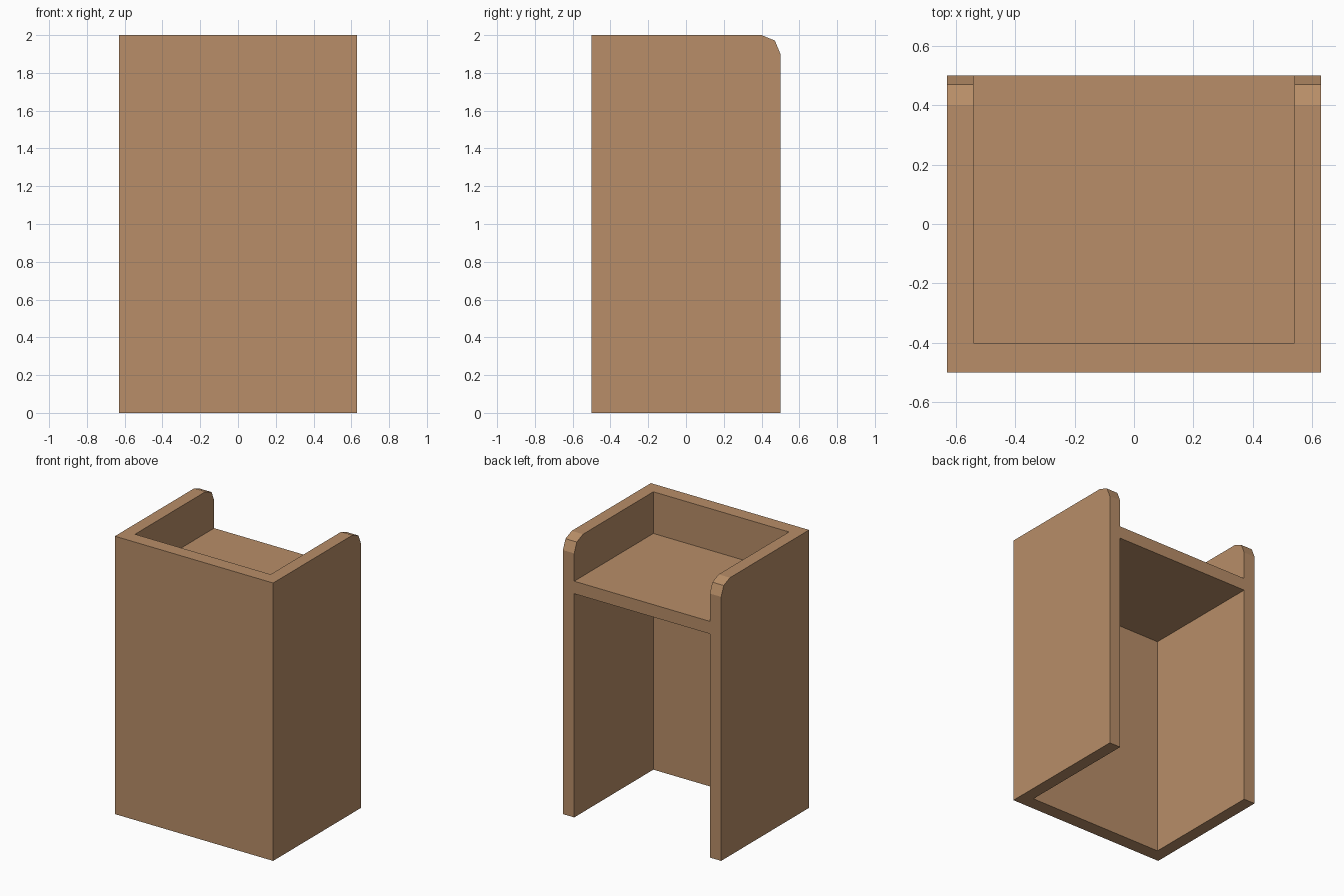
import bpy, bmesh

if "Cube" in bpy.data.objects:
    bpy.data.objects.remove(bpy.data.objects["Cube"])

W, D, H = 0.63, 0.5, 2.0        # half width, half depth, height
SIDE, FRONT = 0.09, 0.10        # panel thicknesses

wood = bpy.data.materials.new("brown wood")
wood.diffuse_color = (0.479, 0.270, 0.138, 1)
wood.use_nodes = True
wood.node_tree.nodes["Principled BSDF"].inputs["Base Color"].default_value = wood.diffuse_color


def extrude_outline(name, outline, z0, z1, round_back=False):
    """Extrude a plan outline from z0 to z1, optionally rounding its top back edges."""
    bm = bmesh.new()
    base = bm.faces.new([bm.verts.new((x, y, z0)) for x, y in outline])
    ext = bmesh.ops.extrude_face_region(bm, geom=[base], use_keep_orig=True)
    top = [g for g in ext["geom"] if isinstance(g, bmesh.types.BMVert)]
    bmesh.ops.translate(bm, verts=top, vec=(0, 0, z1 - z0))
    bmesh.ops.recalc_face_normals(bm, faces=bm.faces[:])
    if round_back:
        edges = [e for e in bm.edges
                 if all(v.co.y > D - 1e-4 and v.co.z > z1 - 1e-4 for v in e.verts)]
        bmesh.ops.bevel(bm, geom=edges, offset=0.1, offset_type='OFFSET',
                        segments=2, profile=0.5, affect='EDGES')
    mesh = bpy.data.meshes.new(name)
    bm.to_mesh(mesh)
    bm.free()
    mesh.materials.append(wood)
    obj = bpy.data.objects.new(name, mesh)
    bpy.context.collection.objects.link(obj)
    return obj


# Front and side panels: one U-shaped outline, open at the back
xi, yi = W - SIDE, -D + FRONT
extrude_outline("panels", [(-W, -D), (W, -D), (W, D), (xi, D),
                           (xi, yi), (-xi, yi), (-xi, D), (-W, D)], 0, H, True)

# Counter shelf between the panels
extrude_outline("counter_shelf", [(-xi, yi), (xi, yi), (xi, D), (-xi, D)], 1.61, 1.70)
